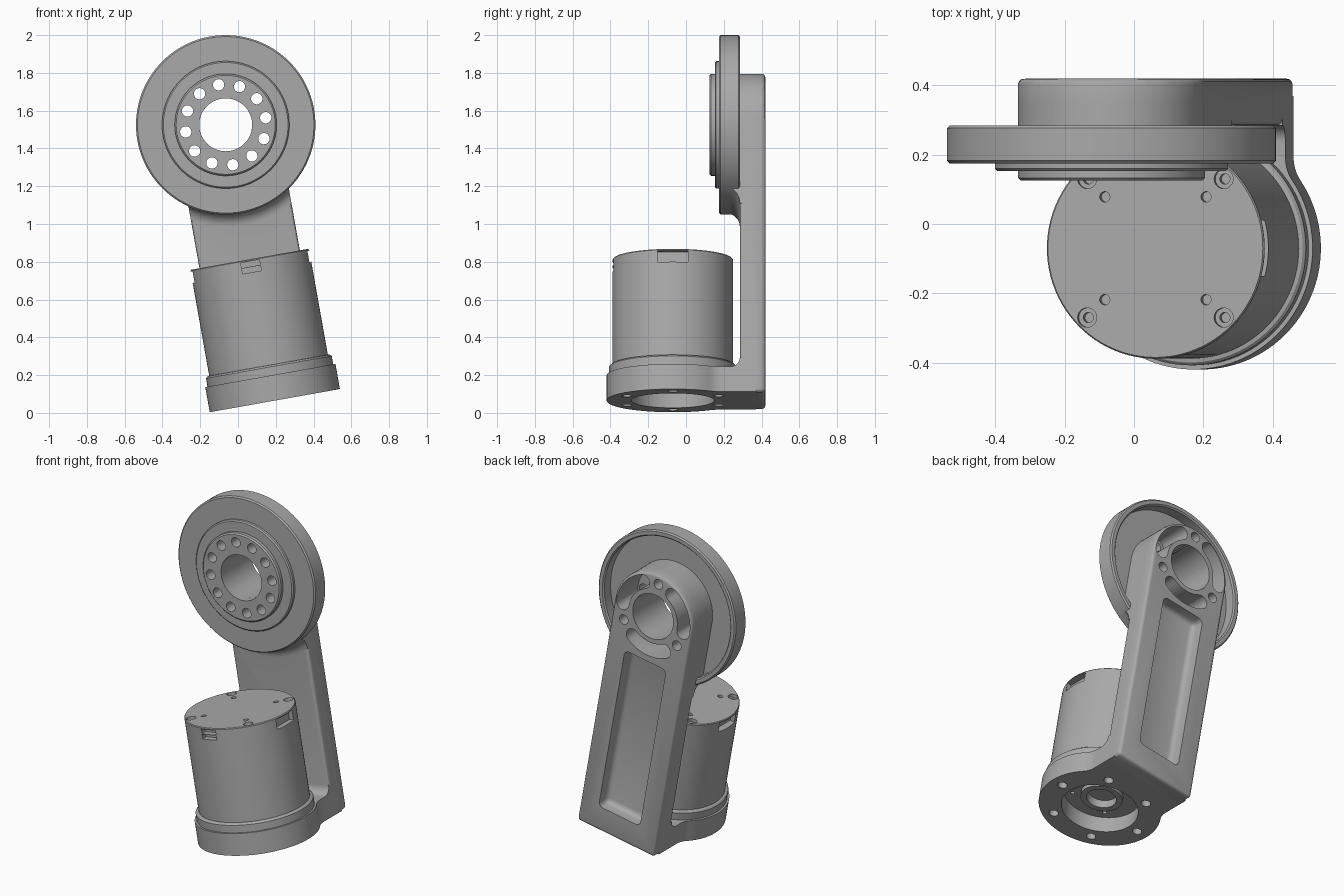
import bpy, bmesh
from math import sin, cos, pi, radians, atan2
from mathutils import Matrix, Vector

if "Cube" in bpy.data.objects:
    bpy.data.objects.remove(bpy.data.objects["Cube"], do_unlink=True)

PIVOT = 1.483      # height of the disc axis above the foot
MOTOR_Y = -0.07    # motor axis
HALF = 0.27        # half width of the arm
TILT = Matrix.Translation((0.195, 0, 0.065)) @ Matrix.Rotation(radians(-10.1), 4, 'Y')

grey = bpy.data.materials.new("machined_grey")
grey.use_nodes = True
colour = (0.4, 0.4, 0.4, 1)
grey.diffuse_color = colour
grey.node_tree.nodes["Principled BSDF"].inputs["Base Color"].default_value = colour


def finish_mesh(name, bm):
    bmesh.ops.remove_doubles(bm, verts=bm.verts, dist=1e-5)
    bmesh.ops.recalc_face_normals(bm, faces=bm.faces)
    me = bpy.data.meshes.new(name)
    bm.to_mesh(me)
    bm.free()
    ob = bpy.data.objects.new(name, me)
    bpy.context.collection.objects.link(ob)
    me.materials.append(grey)
    return ob


def lathe(name, profile, axis, centre, n=96):
    """Revolve a closed (radius, along) profile around Y or Z."""
    bm = bmesh.new()
    rings = []
    for i in range(n):
        c, s = cos(2 * pi * i / n), sin(2 * pi * i / n)
        rings.append([bm.verts.new(Vector((r * c, a, r * s) if axis == 'Y' else (r * c, r * s, a))
                                   + Vector(centre)) for r, a in profile])
    m = len(profile)
    for i in range(n):
        p, q = rings[i], rings[(i + 1) % n]
        for j in range(m):
            k = (j + 1) % m
            if profile[j][0] == 0 and profile[k][0] == 0:
                continue
            quad = [p[j], p[k], q[k], q[j]]
            if profile[j][0] == 0:
                quad = [p[j], p[k], q[k]]
            elif profile[k][0] == 0:
                quad = [p[j], p[k], q[j]]
            bm.faces.new(quad)
    return finish_mesh(name, bm)


def rod(r, a, b, axis, centre, n=32):
    return lathe("cutter", [(0, a), (r, a), (r, b), (0, b)], axis, centre, n)


def prism(name, pts, a, b, axis, bevel=0):
    """Extrude a 2D outline along an axis from a to b."""
    place = {'X': lambda u, v, w: (w, u, v), 'Y': lambda u, v, w: (u, w, v),
             'Z': lambda u, v, w: (u, v, w)}[axis]
    bm = bmesh.new()
    lo = [bm.verts.new(place(u, v, a)) for u, v in pts]
    hi = [bm.verts.new(place(u, v, b)) for u, v in pts]
    bm.faces.new(lo)
    bm.faces.new(hi)
    for i in range(len(pts)):
        j = (i + 1) % len(pts)
        bm.faces.new((lo[i], lo[j], hi[j], hi[i]))
    if bevel:
        bmesh.ops.recalc_face_normals(bm, faces=bm.faces)
        sharp = [e for e in bm.edges if e.calc_face_angle() > 0.6]
        bmesh.ops.bevel(bm, geom=sharp, offset=bevel, segments=3, profile=0.5, affect='EDGES')
    return finish_mesh(name, bm)


def arc(cx, cy, r, start, end, n=12):
    return [(cx + r * cos(radians(start + (end - start) * i / n)),
             cy + r * sin(radians(start + (end - start) * i / n))) for i in range(n + 1)]


def rect(u0, u1, v0, v1):
    return [(u0, v0), (u1, v0), (u1, v1), (u0, v1)]


def boolean(ob, op, *others):
    for other in others:
        mod = ob.modifiers.new(op.lower(), 'BOOLEAN')
        mod.operation, mod.solver, mod.object = op, 'EXACT', other
        bpy.context.view_layer.objects.active = ob
        bpy.ops.object.modifier_apply(modifier=mod.name)
        bpy.data.objects.remove(other, do_unlink=True)


def finish(ob):
    ob.matrix_world = TILT
    bpy.ops.object.select_all(action='DESELECT')
    ob.select_set(True)
    bpy.context.view_layer.objects.active = ob
    bpy.ops.object.shade_smooth_by_angle(angle=radians(30))


def stadium(bottom):
    return [(-HALF, bottom), (HALF, bottom)] + arc(0, PIVOT, HALF, 0, 180, 48)


hub_centre = (0, 0, PIVOT)
motor_centre = (0, MOTOR_Y, 0)

# Arm slab with round head, and the foot that carries the motor
bracket = prism("bracket_arm", stadium(0), 0.285, 0.42, 'Y', 0.018)
f = 0.12
dy = ((0.35 + f) ** 2 - (HALF + f) ** 2) ** 0.5
join = 180 / pi * atan2(dy, HALF + f)
right = arc(0, MOTOR_Y, 0.35, -90, join, 40) + arc(HALF + f, MOTOR_Y + dy, f, 180 + join, 180, 8)
left = [(-x, y) for x, y in reversed(right)][:-1]
foot = prism("foot", right + [(HALF, 0.37), (-HALF, 0.37)] + left, 0, 0.135, 'Z')

# Rounded inner corner between foot and arm
gusset = prism("gusset", arc(0.235, 0.185, 0.05, 270, 360, 8) + [(0.32, 0.185), (0.32, 0.1), (0.235, 0.1)],
               -HALF, HALF, 'X')

# Big dished disc, the hub behind it, and the flare below it
disc = lathe("disc", [(0, 0.175), (0.467, 0.175), (0.475, 0.183), (0.475, 0.277), (0.467, 0.285),
                      (0.445, 0.285), (0.437, 0.277), (0.437, 0.215), (0, 0.215)], 'Y', hub_centre, 128)
hub = prism("hub", stadium(1.1), 0.2, 0.35, 'Y')
flare = lathe("flare", [(0.42, 0.215)] + arc(0.54, 0.215, 0.07, 180, 90, 8) + [(0.54, 0.31), (0.42, 0.31)],
              'Y', hub_centre, 128)
boolean(flare, 'INTERSECT', prism("clip", rect(-HALF, HALF, 0.8, 1.3), 0, 0.5, 'Y'))
boolean(bracket, 'UNION', foot, gusset, hub, disc, flare)

# Bores, back pocket, curved slots and screw holes
boolean(bracket, 'DIFFERENCE',
        rod(0.14, 0, 0.6, 'Y', hub_centre, 64),
        rod(0.22, -0.1, 0.3, 'Z', motor_centre, 64),
        prism("pocket", rect(-0.145, 0.145, 0.15, 1.19), 0.34, 0.5, 'Y', 0.03))
for mid in (30, 150, 270):
    ends = []
    for a, turn in ((mid + 32, 0), (mid - 32, 180)):
        t = radians(a)
        ends.append(arc(0.212 * cos(t), 0.212 * sin(t), 0.043, a + turn, a + turn + 180, 8))
    outline = arc(0, 0, 0.255, mid - 32, mid + 32, 16)[:-1] + ends[0] \
        + arc(0, 0, 0.169, mid + 32, mid - 32, 16)[1:-1] + ends[1][:-1]
    boolean(bracket, 'DIFFERENCE', prism("slot", [(x, z + PIVOT) for x, z in outline], 0.21, 0.5, 'Y'))


def ring_of_holes(ob, count, dist, r, a, b, axis, centre, offset=0):
    for i in range(count):
        t = 2 * pi * i / count + radians(offset)
        u, v = dist * cos(t), dist * sin(t)
        step = Vector((u, 0, v) if axis == 'Y' else (u, v, 0))
        boolean(ob, 'DIFFERENCE', rod(r, a, b, axis, Vector(centre) + step, 20))


ring_of_holes(bracket, 12, 0.215, 0.03, 0.1, 0.25, 'Y', hub_centre)
ring_of_holes(bracket, 3, 0.215, 0.03, 0.15, 0.5, 'Y', hub_centre, 90)
ring_of_holes(bracket, 6, 0.28, 0.027, -0.05, 0.1, 'Z', motor_centre)
finish(bracket)

# Stepped flange on the front of the disc
flange = lathe("front_flange", [(0.14, 0.177), (0.14, 0.125), (0.262, 0.125), (0.27, 0.133), (0.27, 0.153),
                                (0.33, 0.153), (0.337, 0.16), (0.337, 0.177)], 'Y', hub_centre, 128)
ring_of_holes(flange, 12, 0.215, 0.03, 0, 0.3, 'Y', hub_centre)
finish(flange)

# Motor can with lower collar and underside boss
motor = lathe("motor", [(0, 0.12), (0.085, 0.12), (0.085, 0.07), (0.12, 0.07), (0.12, 0.1), (0.23, 0.1),
                        (0.23, 0.132), (0.338, 0.132), (0.338, 0.18), (0.33, 0.188), (0.319, 0.19),
                        (0.319, 0.755), (0.315, 0.76), (0, 0.76)], 'Z', motor_centre)
# Connector windows in the sides and front
for s in (-1, 1):
    boolean(motor, 'DIFFERENCE', prism("window", rect(s * 0.28, s * 0.4, MOTOR_Y - 0.08, MOTOR_Y + 0.08),
                                       0.69, 0.75, 'Z'))
for z in (0.69, 0.721):
    boolean(motor, 'DIFFERENCE', prism("window", rect(-0.05, 0.05, -0.5, -0.35), z, z + 0.028, 'Z'))
# Screw holes in the motor cap
ring_of_holes(motor, 4, 0.21, 0.015, 0.73, 0.8, 'Z', motor_centre, 45)
ring_of_holes(motor, 4, 0.283, 0.028, 0.74, 0.8, 'Z', motor_centre, 45)
ring_of_holes(motor, 4, 0.283, 0.015, 0.71, 0.8, 'Z', motor_centre, 45)
ring_of_holes(motor, 4, 0.17, 0.012, 0.05, 0.13, 'Z', motor_centre, 45)
finish(motor)
